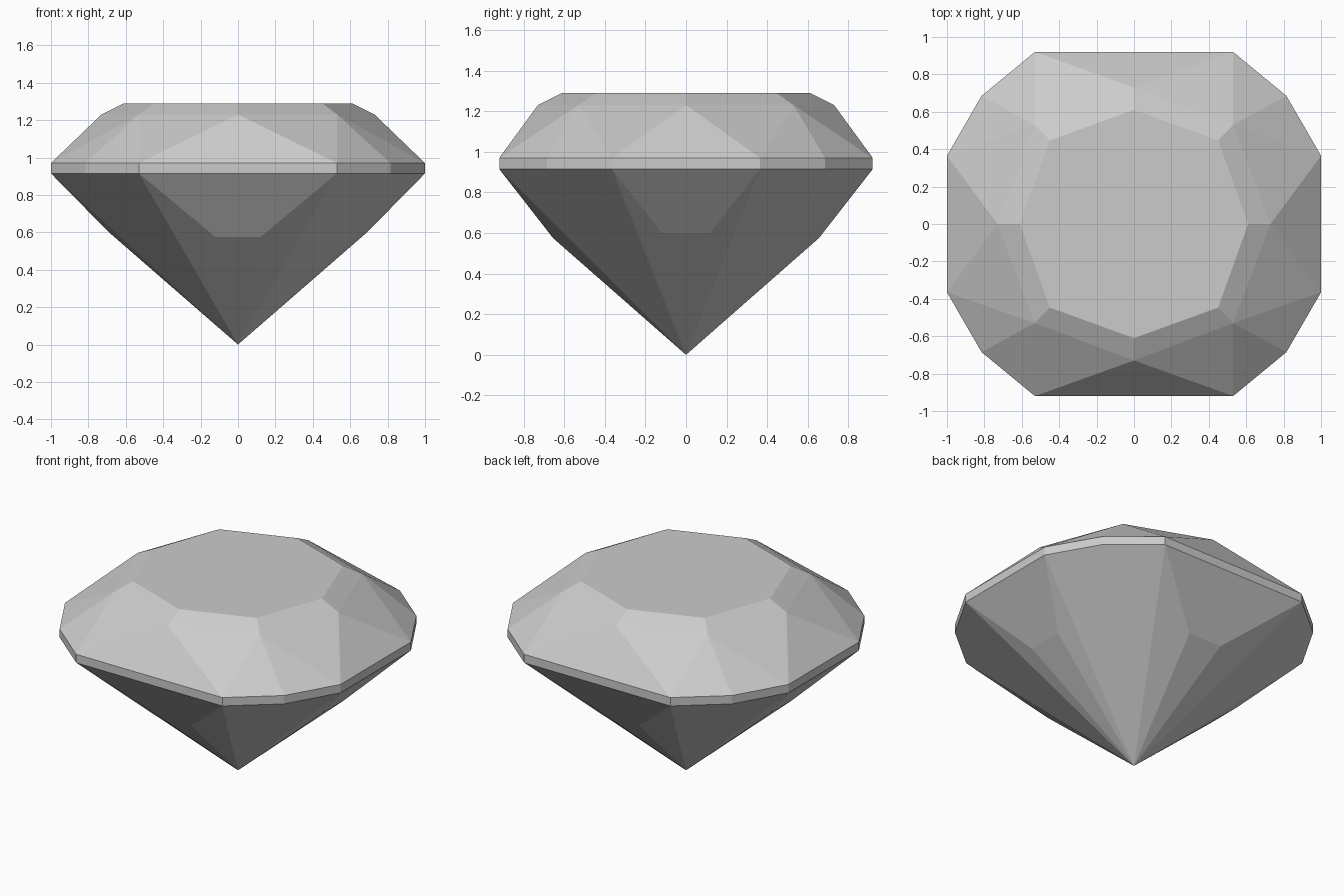
import bpy, bmesh

cube = bpy.data.objects.get("Cube")
if cube:
    bpy.data.objects.remove(cube, do_unlink=True)

# Single stone colour
stone = bpy.data.materials.new("pale_grey_stone")
stone.use_nodes = True
colour = (0.6, 0.6, 0.6, 1)
stone.diffuse_color = colour
stone.node_tree.nodes["Principled BSDF"].inputs["Base Color"].default_value = colour

# Heights of the table, star points, girdle and lower facets
TABLE, STAR, TOP, BOTTOM = 1.29, 1.23, 0.97, 0.915

# Corner points of one quarter of the stone
girdle = [(0, 0.92), (0.53, 0.92), (0.815, 0.685), (1, 0.365), (1, 0)]
top = [(x, y, TOP) for x, y in girdle]
low = [(x, y, BOTTOM) for x, y in girdle]
centre, apex = (0, 0, TABLE), (0, 0, 0)
table = [(0, 0.61, TABLE), (0.45, 0.447, TABLE), (0.61, 0, TABLE)]
star = [(0, 0.73, STAR), (0.53, 0.53, STAR), (0.73, 0, STAR)]
back_mid, back_low = (0, 0.655, 0.575), (0.12, 0.655, 0.575)
side_mid, side_low = (0.69, 0, 0.6), (0.69, 0.12, 0.6)

facets = [
    [centre, *table],
    # Crown: star facets, main facets, corner facets
    [table[0], star[0], star[1], table[1]],
    [table[1], star[1], star[2], table[2]],
    [star[0], top[0], top[1]],
    [star[0], top[1], star[1]],
    [star[1], top[1], top[2]],
    [star[1], top[2], top[3]],
    [star[1], top[3], star[2]],
    [star[2], top[3], top[4]],
    # Pavilion: broad facets, slivers and corner wedge
    [low[0], back_mid, back_low, low[1]],
    [back_mid, apex, back_low],
    [low[1], back_low, apex],
    [apex, low[3], low[2], low[1]],
    [low[3], apex, side_low],
    [side_low, apex, side_mid],
    [low[4], low[3], side_low, side_mid],
]
# Girdle band
facets += [[top[i], low[i], low[i + 1], top[i + 1]] for i in range(4)]

# Mirror the quarter to all four sides and weld it
bm = bmesh.new()
for sx in (1, -1):
    for sy in (1, -1):
        for facet in facets:
            bm.faces.new([bm.verts.new((x * sx, y * sy, z)) for x, y, z in facet])
bmesh.ops.remove_doubles(bm, verts=bm.verts[:], dist=0.0005)

# Join the flat facets split by the mirror planes
seams = [e for e in bm.edges if len(e.link_faces) == 2
         and e.calc_face_angle(1) < 0.01 or
         any(all(abs(v.co[a]) < 0.0001 for v in e.verts) and len(e.link_faces) == 2
             and abs(e.link_faces[0].normal.dot(e.link_faces[1].normal)) > 0.9999
             for a in (0, 1))]
bmesh.ops.recalc_face_normals(bm, faces=bm.faces[:])
bmesh.ops.dissolve_limit(bm, angle_limit=0.005, verts=bm.verts[:], edges=bm.edges[:])
bmesh.ops.recalc_face_normals(bm, faces=bm.faces[:])

mesh = bpy.data.meshes.new("cut_gemstone")
bm.to_mesh(mesh)
bm.free()
mesh.materials.append(stone)
gem = bpy.data.objects.new("cut_gemstone", mesh)
bpy.context.collection.objects.link(gem)
